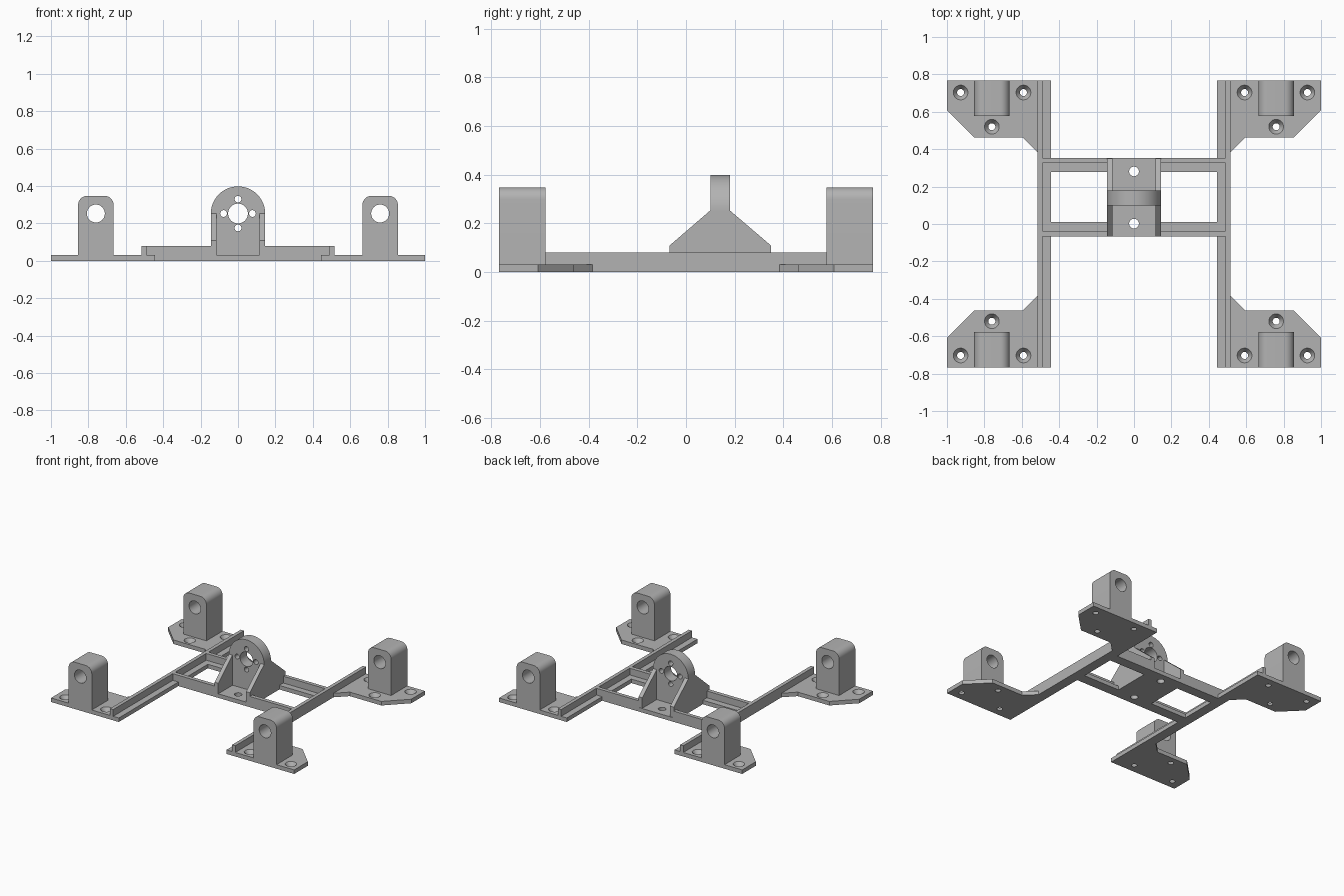
import bpy, bmesh, math
from mathutils import Vector

cube = bpy.data.objects.get("Cube")
if cube:
    bpy.data.objects.remove(cube, do_unlink=True)

grey = bpy.data.materials.new("plain_grey")
grey.use_nodes = True
grey.diffuse_color = (0.45, 0.45, 0.45, 1)
grey.node_tree.nodes["Principled BSDF"].inputs["Base Color"].default_value = (0.45, 0.45, 0.45, 1)

THICK, RIB_TOP, BORE_Z = 0.03, 0.08, 0.253


def make(name, bm):
    bmesh.ops.recalc_face_normals(bm, faces=bm.faces)
    mesh = bpy.data.meshes.new(name)
    bm.to_mesh(mesh)
    bm.free()
    mesh.materials.append(grey)
    obj = bpy.data.objects.new(name, mesh)
    bpy.context.collection.objects.link(obj)
    return obj


def prism(name, outline, axis, lo, hi):
    """Extrude a 2D outline along x, y or z between lo and hi."""
    place = {"x": lambda u, v, w: (w, u, v),
             "y": lambda u, v, w: (u, w, v),
             "z": lambda u, v, w: (u, v, w)}[axis]
    bm = bmesh.new()
    face = bm.faces.new([bm.verts.new(place(u, v, lo)) for u, v in outline])
    new = bmesh.ops.extrude_face_region(bm, geom=[face])["geom"]
    shift = Vector(place(0, 0, hi - lo))
    bmesh.ops.translate(bm, vec=shift, verts=[g for g in new if isinstance(g, bmesh.types.BMVert)])
    return make(name, bm)


def box(name, x, y, z):
    return prism(name, [(x[0], y[0]), (x[1], y[0]), (x[1], y[1]), (x[0], y[1])], "z", *z)


def arc(cx, cy, r, start, end, steps):
    return [(cx + r * math.cos(math.radians(start + (end - start) * i / steps)),
             cy + r * math.sin(math.radians(start + (end - start) * i / steps)))
            for i in range(steps + 1)]


def drill(obj, holes):
    """Cut round holes; each is (centre, axis, bottom radius, top radius, depth)."""
    bm = bmesh.new()
    for centre, axis, r1, r2, depth in holes:
        verts = bmesh.ops.create_cone(bm, cap_ends=True, segments=40, radius1=r1,
                                      radius2=r2, depth=depth)["verts"]
        if axis == "y":
            for v in verts:
                v.co = (v.co.x, -v.co.z, v.co.y)
        bmesh.ops.translate(bm, vec=centre, verts=verts)
    cutter = make("hole_cutter", bm)
    mod = obj.modifiers.new("holes", "BOOLEAN")
    mod.operation, mod.solver, mod.object = "DIFFERENCE", "EXACT", cutter
    bpy.context.view_layer.update()
    cut = bpy.data.meshes.new_from_object(obj.evaluated_get(bpy.context.evaluated_depsgraph_get()))
    obj.modifiers.clear()
    obj.data = cut
    bpy.data.objects.remove(cutter, do_unlink=True)


def smooth(obj):
    bpy.ops.object.select_all(action="DESELECT")
    obj.select_set(True)
    bpy.context.view_layer.objects.active = obj
    bpy.ops.object.shade_smooth_by_angle(angle=math.radians(25))


def span(s, a, b):
    return tuple(sorted((s * a, s * b)))


for sx, side in ((1, "left"), (-1, "right")):
    # Long side rail: flat strip with an upright rib on its outer edge
    box(f"rail_strip_{side}", span(sx, 0.443, 0.516), (-0.768, 0.768), (0, THICK))
    box(f"rail_rib_{side}", span(sx, 0.489, 0.516), (-0.768, 0.768), (THICK, RIB_TOP))

    # Cross bars joining the rail to the centre bracket
    for end, strip, rib in (("front", (-0.068, 0.01), (-0.068, -0.038)),
                            ("rear", (0.278, 0.353), (0.325, 0.353))):
        box(f"cross_strip_{end}_{side}", span(sx, 0.145, 0.443), strip, (0, THICK))
        box(f"cross_rib_{end}_{side}", span(sx, 0.145, 0.489), rib, (THICK, RIB_TOP))

    # Sloped cheek of the centre bracket
    cheek = [(-0.068, THICK), (0.35, THICK), (0.35, 0.108), (0.18, 0.253), (0.1, 0.253), (-0.068, 0.108)]
    prism(f"bracket_cheek_{side}", cheek, "x", *span(sx, 0.115, 0.145))

    for sy, end in ((1, "rear"), (-1, "front")):
        # Corner foot plate with three countersunk screw holes
        outline = [(0.516, 0.768), (1, 0.768), (1, 0.608), (0.855, 0.463), (0.595, 0.463), (0.516, 0.385)]
        plate = prism(f"foot_plate_{end}_{side}", [(sx * x, sy * y) for x, y in outline], "z", 0, THICK)
        drill(plate, [((sx * x, sy * y, THICK / 2), "z", 0.018, 0.04, THICK + 0.002)
                      for x, y in ((0.591, 0.703), (0.927, 0.703), (0.76, 0.52))])
        smooth(plate)

        # Bearing block with rounded top corners and a through bore
        block_outline = ([(0.855, THICK)] + arc(0.805, 0.298, 0.05, 0, 90, 10)
                         + arc(0.715, 0.298, 0.05, 90, 180, 10) + [(0.665, THICK)])
        block = prism(f"bearing_block_{end}_{side}", [(sx * x, z) for x, z in block_outline],
                      "y", *span(sy, 0.578, 0.768))
        drill(block, [((sx * 0.76, sy * 0.673, BORE_Z), "y", 0.048, 0.048, 0.3)])
        smooth(block)

# Centre bracket floor with two mounting holes
floor = box("bracket_floor", (-0.145, 0.145), (-0.068, 0.353), (0, THICK))
drill(floor, [((0, y, THICK / 2), "z", 0.026, 0.026, 0.1) for y in (0.002, 0.281)])
smooth(floor)

# Round-topped motor wall with a shaft hole and four screw holes
wall = prism("motor_wall", [(-0.115, BORE_Z), (-0.115, THICK), (0.115, THICK), (0.115, BORE_Z)]
             + arc(0, BORE_Z, 0.145, 0, 180, 48), "y", 0.1, 0.18)
drill(wall, [((0, 0.14, BORE_Z), "y", 0.053, 0.053, 0.3)]
      + [((0.077 * dx, 0.14, BORE_Z + 0.077 * dz), "y", 0.018, 0.018, 0.3)
         for dx, dz in ((1, 0), (-1, 0), (0, 1), (0, -1))])
smooth(wall)
